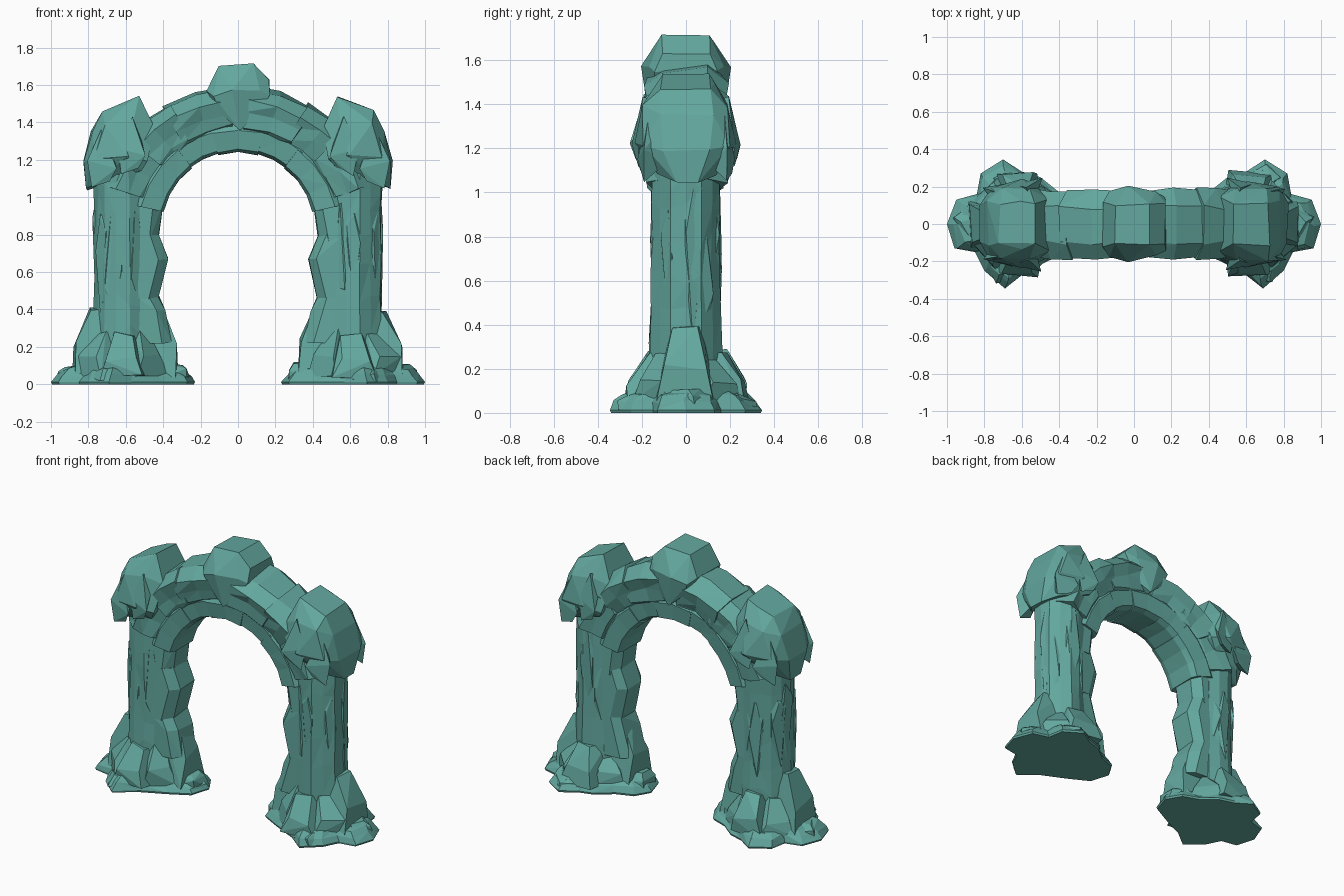
import bpy, bmesh, math, random
from mathutils import Vector

if "Cube" in bpy.data.objects:
    bpy.data.objects.remove(bpy.data.objects["Cube"])

random.seed(7)
stone = bpy.data.materials.new("teal_stone")
stone.diffuse_color = (0.125, 0.39, 0.345, 1)
stone.use_nodes = True
stone.node_tree.nodes["Principled BSDF"].inputs["Base Color"].default_value = stone.diffuse_color


def jit(a):
    return random.uniform(-a, a)


def finish(bm, name):
    bmesh.ops.recalc_face_normals(bm, faces=bm.faces[:])
    me = bpy.data.meshes.new(name)
    bm.to_mesh(me)
    bm.free()
    me.materials.append(stone)
    ob = bpy.data.objects.new(name, me)
    bpy.context.collection.objects.link(ob)
    return ob


def loft(name, rings):
    """Skin equal-length rings of points, closing both ends."""
    bm = bmesh.new()
    vs = [[bm.verts.new(p) for p in r] for r in rings]
    n = len(vs[0])
    for a, b in zip(vs, vs[1:]):
        for i in range(n):
            j = (i + 1) % n
            q = (a[i], a[j], b[j], b[i])
            if random.random() < 0.5:
                bm.faces.new(q)
            else:
                bm.faces.new((q[0], q[1], q[2]))
                bm.faces.new((q[0], q[2], q[3]))
    bm.faces.new(vs[0])
    bm.faces.new(vs[-1])
    return finish(bm, name)


def hull(name, pts, amt=0.0):
    """Faceted rock: convex hull of loosely placed points."""
    bm = bmesh.new()
    for p in pts:
        bm.verts.new(Vector(p) + Vector((jit(amt), jit(amt), jit(amt))))
    r = bmesh.ops.convex_hull(bm, input=bm.verts[:])
    bmesh.ops.delete(bm, geom=list({v for v in r["geom_interior"] if isinstance(v, bmesh.types.BMVert)}),
                     context='VERTS')
    bmesh.ops.dissolve_limit(bm, angle_limit=0.15, verts=bm.verts[:], edges=bm.edges[:])
    return finish(bm, name)


def arch_block(name, a0, a1, section, amt, steps=2):
    """Voussoir: sweep an (r, y) section round the arch centre at z 0.83."""
    rings = []
    for k in range(steps + 1):
        a = math.radians(a0 + (a1 - a0) * k / steps)
        rings.append([(-math.cos(a) * (r + jit(amt)), y + jit(amt),
                       0.83 + math.sin(a) * (r + jit(amt))) for r, y in section])
    return loft(name, rings)


FOOT = [(1.0, 0), (0.95, 0.13), (0.84, 0.16), (0.82, 0.27), (0.70, 0.345), (0.60, 0.28), (0.50, 0.25),
        (0.40, 0.17), (0.29, 0.13), (0.23, 0.03), (0.27, -0.10), (0.40, -0.17), (0.57, -0.25),
        (0.69, -0.345), (0.80, -0.25), (0.85, -0.15), (0.96, -0.13)]

# angle, start x, reach, half width, height of the boulders round each pillar foot
BOULDERS = [(0, 0.61, 0.265, 0.15, 0.40), (45, 0.62, 0.25, 0.12, 0.25), (85, 0.60, 0.27, 0.13, 0.28),
            (130, 0.60, 0.23, 0.11, 0.23), (180, 0.60, 0.27, 0.13, 0.45), (230, 0.60, 0.23, 0.11, 0.30),
            (275, 0.60, 0.27, 0.13, 0.27), (318, 0.62, 0.25, 0.12, 0.28)]

# half of the cap rock's corners (x outward, y, z)
CAP = [(.49, .10, 1.46), (.53, .11, 1.535), (.60, .13, 1.50), (.72, .11, 1.465), (.45, .14, 1.37),
       (.78, .12, 1.35), (.71, .19, 1.39), (.55, .19, 1.41), (.82, .10, 1.19), (.77, .195, 1.21),
       (.60, .235, 1.22), (.485, .19, 1.20), (.81, .05, 1.04), (.74, .13, 1.08), (.52, .17, 1.15)]

# cap plates: x, y, half width, hem z, top z
PLATES = [(.73, .17, .08, 1.05, 1.36), (.57, .195, .075, 1.12, 1.43)]

for s, side in ((-1, "left"), (1, "right")):
    # foot slab
    rings = []
    for z, k in ((0, 0.985), (0.012, 1.0), (0.05, 0.93), (0.08, 0.82), (0.12, 0.5)):
        j = 0.012 if z > 0.03 else 0
        rings.append([(s * (0.62 + (x - 0.62) * k + jit(j)), y * k + jit(j), z + jit(j)) for x, y in FOOT])
    loft(side + "_foot_slab", rings)

    # flat stones lying on the slab
    for i, (x, y, r, h) in enumerate(((0.36, 0.0, 0.12, .11), (0.86, 0.0, 0.11, .10),
                                      (0.70, -0.22, 0.10, .08), (0.70, 0.22, 0.10, .08))):
        pts = [(s * (x + r * k * math.cos(t)), y + r * k * math.sin(t), z)
               for z, k in ((0.02, 1), (h * .7, 0.9), (h, 0.55)) for t in (0.3, 1.5, 2.6, 3.8, 5.1)]
        hull(f"{side}_flat_stone_{i}", pts, 0.010)

    # boulders leaning on the pillar
    for i, (deg, x0, r, w, h) in enumerate(BOULDERS):
        a = math.radians(deg)
        pts = [(r, w * .9, .04), (r, -w * .9, .04), (r, w * .7, h * .5), (r - .01, -w * .6, h * .55),
               (r - .09, w * .3, h), (r - .10, -w * .45, h * .97), (.05, w, .04), (.05, -w, .04),
               (.06, w * .5, h), (.06, -w * .5, h)]
        hull(f"{side}_boulder_{i}", [(s * (x0 + u * math.cos(a) - v * math.sin(a)),
                                      u * math.sin(a) + v * math.cos(a), z) for u, v, z in pts], 0.012)

    # pillar shaft with uneven vertical ridges
    n = 14
    ridge = [random.uniform(0.91, 1.02) for _ in range(n)]
    rings = []
    for z in (0.05, 0.28, 0.45, 0.62, 0.78, 0.92, 1.05, 1.22):
        k = 1.04 if z < 0.3 else 1.0
        rings.append([(s * (0.615 + 0.163 * k * (ridge[i] + jit(.03)) * math.cos(i * math.tau / n)),
                       0.163 * k * (ridge[i] + jit(.03)) * math.sin(i * math.tau / n),
                       z + (jit(.04) if 0.1 < z < 1.1 else 0)) for i in range(n)])
    loft(side + "_pillar", rings)

    # tall splinters split off the shaft
    for i in range(9):
        a = (i + jit(.3)) * math.tau / 9
        z0, z1 = random.uniform(0.2, 0.5), random.uniform(0.8, 1.15)
        w, zm = random.uniform(.035, .055), random.uniform(.5, .8)
        pts = [(.10, w, z0), (.10, -w, z0), (.152, 0, z0 + .08), (.155, w, zm), (.157, -w * .7, zm + .1),
               (.155, w * .3, z1 - .05), (.11, w, z1), (.11, -w, z1)]
        hull(f"{side}_splinter_{i}", [(s * (0.615 + u * math.cos(a) - v * math.sin(a)),
                                       u * math.sin(a) + v * math.cos(a), z) for u, v, z in pts], 0.005)

    # stacked jamb stones on the inner face
    for i, (z0, z1, xa, xm, xb) in enumerate(((0.22, 0.48, .355, .39, .43), (0.46, 0.80, .425, .375, .425),
                                              (0.76, 0.98, .43, .42, .40))):
        pts = []
        for z, x in ((z0, xa), ((z0 + z1) / 2 + .04, xm), (z1, xb)):
            for y in (-1, 1):
                pts += [(s * x, y * .075, z), (s * (x + .05), y * .125, z), (s * .56, y * .13, z)]
        hull(f"{side}_jamb_stone_{i}", pts, 0.006)

    # rugged cap rock
    hull(side + "_cap_rock", [(s * x, y * f, z) for x, y, z in CAP for f in (-1, 1)], 0.008)

    # overlapping plates hanging from the cap, front and back
    for f in (-1, 1):
        for i, (x, y, w, z0, z1) in enumerate(PLATES):
            pts = [(s * (x - w * .5), f * (y + .035), z0 + .04), (s * (x + w * .7), f * (y + .02), z0),
                   (s * (x - w), f * (y + .055), z0 + .10), (s * (x + w), f * (y + .02), z0 + .14),
                   (s * x, f * y, z1), (s * (x - w * .4), f * (y - .1), z1 - .02), (s * x, f * (y - .09), z0 + .1)]
            hull(f"{side}_cap_plate_{'front' if f < 0 else 'back'}_{i}", pts, 0.006)

# inner ring of smooth-cut voussoirs, every other one standing slightly proud
inner = [(.41, -.09), (.425, -.13), (.53, -.145), (.57, -.12), (.57, .12), (.53, .145), (.425, .13), (.41, .09)]
for i, (a0, a1) in enumerate(((13, 53), (50, 77), (75, 105), (103, 130), (127, 167))):
    g = 0.007 * (i % 2)
    arch_block(f"inner_arch_stone_{i}", a0, a1, [(r + g, y * (1 - g * 4)) for r, y in inner], 0.003,
               3 if i in (0, 4) else 2)

# outer ring of rough voussoirs
outer = [(.52, -.12), (.55, -.15), (.62, -.165), (.69, -.182), (.755, -.10),
         (.765, .09), (.69, .182), (.62, .165), (.55, .15), (.52, .12)]
for i, (a0, a1) in enumerate(((18, 42), (40, 61), (58, 87), (93, 122), (119, 140), (138, 162))):
    arch_block(f"outer_arch_stone_{i}", a0, a1, outer, 0.014, 2)

# keystone
key = [(-.10, .10, 1.70), (0, .11, 1.69), (.085, .11, 1.715), (-.165, .12, 1.57), (.165, .11, 1.63),
       (.17, .14, 1.55), (-.13, .175, 1.54), (.12, .17, 1.57), (-.03, .205, 1.57), (.09, .15, 1.42),
       (-.10, .16, 1.45), (.01, .17, 1.36), (.01, .19, 1.50)]
hull("keystone", [(x, y * f, z) for x, y, z in key for f in (-1, 1)], 0.004)
